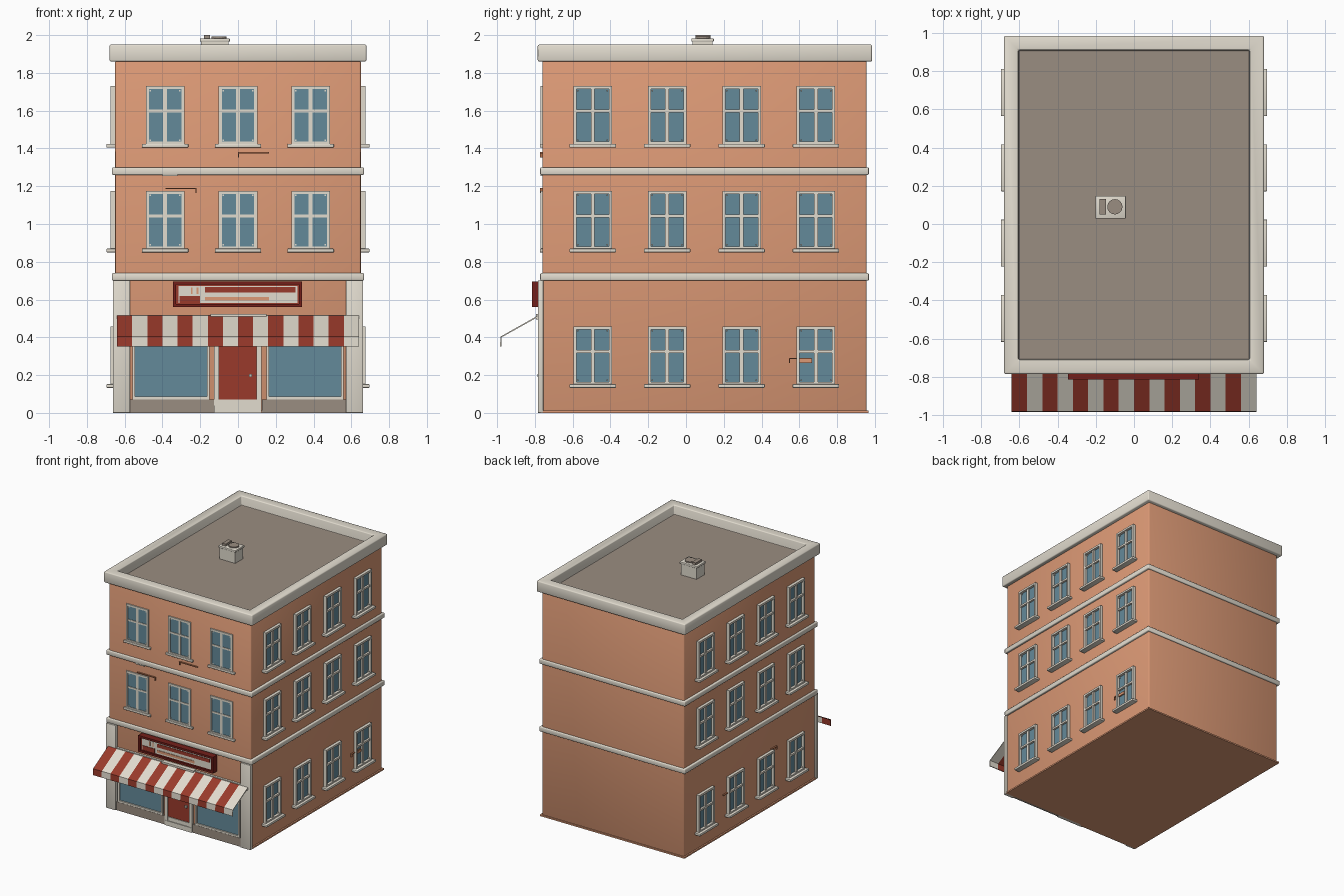
import bpy, bmesh
from mathutils import Matrix

if "Cube" in bpy.data.objects:
    bpy.data.objects.remove(bpy.data.objects["Cube"], do_unlink=True)


def material(name, hex_code):
    srgb = [int(hex_code[i:i + 2], 16) / 255 for i in (0, 2, 4)]
    colour = [((c + 0.055) / 1.055) ** 2.4 for c in srgb] + [1]
    m = bpy.data.materials.new(name)
    m.use_nodes = True
    m.diffuse_color = colour
    m.node_tree.nodes["Principled BSDF"].inputs["Base Color"].default_value = colour
    return m


BRICK = material("brick", "dd9a76")
DARK_BRICK = material("dark brick", "b5724f")
STONE = material("pale stone", "e2dccf")
GLASS = material("blue glass", "648a9a")
RED = material("red", "9a3a2b")
DARK_RED = material("dark red", "741f1a")
ROOF = material("roof grey", "9a8d81")

W, FRONT, BACK = 0.65, -0.76, 0.956      # wall planes


def finish(name, bm, mats, bevel=0):
    mesh = bpy.data.meshes.new(name)
    bmesh.ops.recalc_face_normals(bm, faces=bm.faces)
    bm.to_mesh(mesh)
    bm.free()
    for m in mats:
        mesh.materials.append(m)
    ob = bpy.data.objects.new(name, mesh)
    bpy.context.collection.objects.link(ob)
    if bevel:
        mod = ob.modifiers.new("soft edges", "BEVEL")
        mod.width, mod.segments = bevel, 2
        for p in mesh.polygons:
            p.use_smooth = p.material_index == 0
    return ob


def add_box(bm, x0, x1, y0, y1, z0, z1):
    mat = Matrix.Translation(((x0 + x1) / 2, (y0 + y1) / 2, (z0 + z1) / 2))
    mat = mat @ Matrix.Diagonal((abs(x1 - x0), abs(y1 - y0), z1 - z0, 1))
    bmesh.ops.create_cube(bm, size=1, matrix=mat)


def box(name, mat, *extent, bevel=0):
    bm = bmesh.new()
    add_box(bm, *extent)
    return finish(name, bm, [mat], bevel)


def on_wall(name, side, mat, boxes, bevel=0):
    """Boxes (u0, u1, z0, z1, depth) standing out from one wall."""
    bm = bmesh.new()
    for u0, u1, z0, z1, d in boxes:
        if side == "front":
            add_box(bm, u0, u1, FRONT - d, FRONT + 0.005, z0, z1)
        else:
            s = 1 if side == "left" else -1
            add_box(bm, s * (W - 0.005), s * (W + d), u0, u1, z0, z1)
    return finish(name, bm, [mat], bevel)


def border(u0, u1, z0, z1, t, d):
    return [(u0, u0 + t, z0, z1, d), (u1 - t, u1, z0, z1, d),
            (u0 + t, u1 - t, z0, z0 + t, d), (u0 + t, u1 - t, z1 - t, z1, d)]


# Walls, base and floor bands
box("brick_walls", BRICK, -W, W, FRONT, BACK, 0.004, 1.865, bevel=0.008)
box("base_course", BRICK, -W - 0.012, W + 0.012, FRONT - 0.01, BACK + 0.01, 0, 0.012)
for label, z0 in (("lower", 0.7), ("upper", 1.26)):
    box(label + "_floor_band", STONE, -W - 0.017, W + 0.017, FRONT - 0.012, BACK + 0.012,
        z0, z0 + 0.04, bevel=0.006)

# Cornice with sunken roof
bm = bmesh.new()
add_box(bm, -0.68, 0.68, -0.785, 0.985, 1.86, 1.95)
top = max(bm.faces, key=lambda f: f.calc_center_median().z)
bmesh.ops.inset_region(bm, faces=[top], thickness=0.075, use_even_offset=True)
sunk = bmesh.ops.extrude_face_region(bm, geom=[top])["geom"]
bmesh.ops.delete(bm, geom=[top], context="FACES_ONLY")
bmesh.ops.translate(bm, vec=(0, 0, -0.078), verts=[v for v in sunk if isinstance(v, bmesh.types.BMVert)])
for f in sunk:
    if isinstance(f, bmesh.types.BMFace):
        f.material_index = 1
finish("cornice_and_roof", bm, [STONE, ROOF], bevel=0.008)

# Roof vent unit
box("vent_body", STONE, -0.195, -0.05, 0.035, 0.14, 1.87, 1.97)
box("vent_cap", STONE, -0.202, -0.043, 0.028, 0.147, 1.965, 1.982, bevel=0.004)
box("vent_block", ROOF, -0.18, -0.147, 0.05, 0.13, 1.98, 2.0)
bm = bmesh.new()
bmesh.ops.create_cone(bm, cap_ends=True, segments=16, radius1=0.04, radius2=0.04, depth=0.012,
                      matrix=Matrix.Translation((-0.1, 0.09, 1.986)))
finish("vent_fan", bm, [ROOF])


# Sash windows
def window(side, u, z, depth, sill):
    u0, u1, z0, z1, t = u - 0.102, u + 0.102, z, z + 0.31, 0.016
    on_wall(side + "_window_glass", side, GLASS, [(u0 + 0.01, u1 - 0.01, z0 + 0.01, z1 - 0.01, 0.003)])
    parts = border(u0, u1, z0, z1, t, depth)
    parts.append((u - 0.01, u + 0.01, z0 + t, z1 - t, depth * 0.7))
    parts.append((u0 + t, u1 - t, z + 0.17, z + 0.185, depth * 0.8))
    for cu in (u0 + 0.024, u1 - 0.024):
        for cz in (z0 + 0.024, z1 - 0.024):
            parts.append((cu - 0.004, cu + 0.004, cz - 0.004, cz + 0.004, depth * 0.6))
    on_wall(side + "_window_frame", side, STONE, parts)
    on_wall(side + "_window_sill", side, STONE,
            [(u - 0.123, u + 0.123, z - 0.015, z + 0.004, sill)], bevel=0.003)


for z in (0.865, 1.42):
    for x in (-0.386, 0, 0.384):
        window("front", x, z, 0.009, 0.014)
for side in ("left", "right"):
    for z in (0.148, 0.865, 1.42):
        for i in range(4):
            window(side, -0.494 + i * 0.394, z, 0.024, 0.046)

# Worn brick edges: a thin line with a short drop at one end
for side, u0, u1, z, drop in (("front", 0, 0.165, 1.38, 0), ("front", -0.385, -0.22, 1.19, 0.159),
                              ("left", 0.545, 0.665, 0.29, 0), ("right", 0.38, 0.45, 0.33, 0),
                              ("right", -0.25, -0.18, 0.47, 0)):
    on_wall("brick_chip", side, DARK_BRICK,
            [(u0, u1, z - 0.006, z, 0.012), (u0 + drop, u0 + drop + 0.006, z - 0.027, z - 0.006, 0.012)])
on_wall("loose_brick", "left", BRICK, [(0.6, 0.668, 0.265, 0.284, 0.014)])
on_wall("band_chip", "front", STONE, [(-0.4, -0.32, 1.253, 1.262, 0.01)])

# Shop front: corner pilasters, plinth, display windows
for s in (-1, 1):
    x0, x1 = sorted((s * 0.572, s * 0.663))
    on_wall("corner_pilaster", "front", STONE, [(x0, x1, 0, 0.702, 0.024)], bevel=0.003)
    x0, x1 = sorted((s * 0.127, s * 0.572))
    on_wall("shop_plinth", "front", ROOF, [(x0, x1, 0, 0.07, 0.014)])
    x0, x1 = sorted((s * 0.15, s * 0.558))
    on_wall("display_glass", "front", GLASS, [(x0, x1, 0.08, 0.48, 0.005)])
    on_wall("display_frame", "front", STONE, border(x0, x1, 0.072, 0.49, 0.014, 0.016))
on_wall("awning_fascia", "front", STONE, [(-0.572, 0.572, 0.49, 0.518, 0.018)])

# Door
on_wall("door_frame", "front", STONE, [(-0.127, -0.1, 0.04, 0.49, 0.02), (0.098, 0.125, 0.04, 0.49, 0.02),
                                       (-0.1, 0.098, 0.46, 0.49, 0.02), (-0.1, 0.098, 0.04, 0.072, 0.016)])
on_wall("door_step", "front", STONE, [(-0.127, 0.125, 0, 0.04, 0.022)])
on_wall("door_leaf", "front", RED, [(-0.1, 0.098, 0.072, 0.46, 0.01)])
on_wall("door_handle", "front", STONE, [(0.058, 0.075, 0.19, 0.207, 0.025)])

# Sign board with plain bands
on_wall("sign_board", "front", RED, [(-0.335, 0.33, 0.57, 0.687, 0.04)])
on_wall("sign_rim", "front", DARK_RED, border(-0.345, 0.34, 0.56, 0.695, 0.016, 0.054))
on_wall("sign_panel", "front", STONE, [(-0.315, 0.315, 0.582, 0.672, 0.043)])
on_wall("sign_red_bands", "front", RED, [(-0.175, 0.305, 0.638, 0.666, 0.047),
                                         (-0.31, -0.2, 0.582, 0.618, 0.047)])
on_wall("sign_brick_bands", "front", BRICK, [(-0.175, 0.165, 0.594, 0.614, 0.047),
                                             (-0.25, -0.24, 0.63, 0.665, 0.047),
                                             (-0.22, -0.21, 0.63, 0.665, 0.047)])
on_wall("sign_bracket", "front", STONE, [(-0.145, 0.15, 0.502, 0.524, 0.035)])

# Striped awning
count, half = 16, 0.64
profile = [(-0.783, 0.512), (-0.979, 0.402), (-0.981, 0.352)]
bm = bmesh.new()
rows = [[bm.verts.new((-half + 2 * half * i / count, y, z)) for y, z in profile]
        for i in range(count + 1)]
for i in range(count):
    for j in range(2):
        face = bm.faces.new((rows[i][j], rows[i][j + 1], rows[i + 1][j + 1], rows[i + 1][j]))
        face.material_index = i % 2
awning = finish("striped_awning", bm, [RED, STONE])
solid = awning.modifiers.new("thickness", "SOLIDIFY")
solid.thickness, solid.offset = 0.007, 0
box("awning_rail", STONE, -half, half, -0.795, -0.778, 0.494, 0.508)
